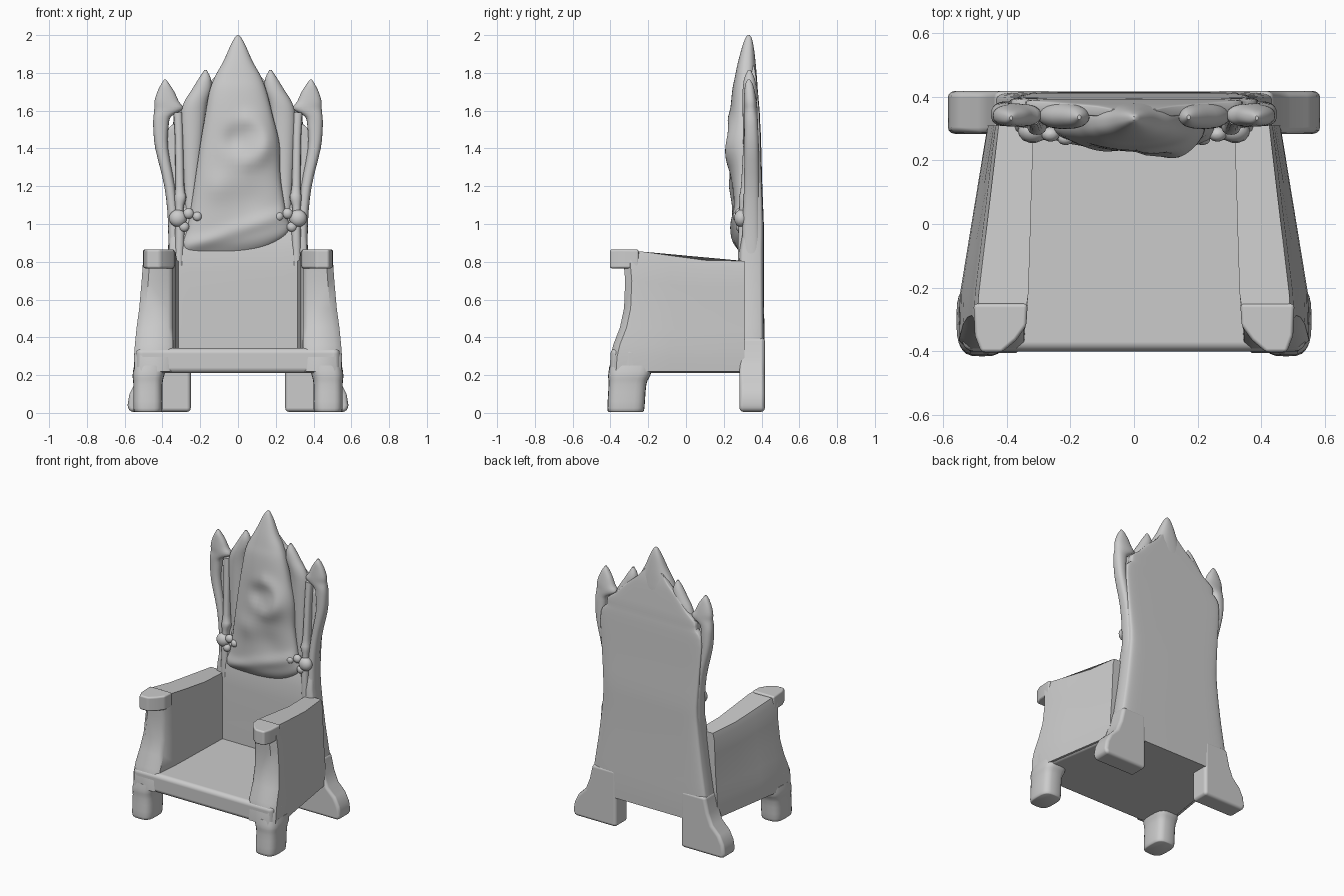
import bpy, bmesh, math
from mathutils import Vector


def build(name, rings, mirror=False, bevel=0.0):
    """Skin a stack of point rings into a capped solid."""
    bm = bmesh.new()
    vr = [[bm.verts.new(p) for p in r] for r in rings]
    n = len(vr[0])
    for a, b in zip(vr, vr[1:]):
        for i in range(n):
            j = (i + 1) % n
            bm.faces.new((a[i], a[j], b[j], b[i]))
    bm.faces.new(vr[0][::-1])
    bm.faces.new(vr[-1])
    bmesh.ops.recalc_face_normals(bm, faces=bm.faces)
    me = bpy.data.meshes.new(name)
    bm.to_mesh(me)
    bm.free()
    ob = bpy.data.objects.new(name, me)
    bpy.context.collection.objects.link(ob)
    me.polygons.foreach_set("use_smooth", [True] * len(me.polygons))
    if bevel:
        m = ob.modifiers.new("bevel", "BEVEL")
        m.width, m.segments, m.limit_method = bevel, 3, "ANGLE"
        m.angle_limit = math.radians(28)
        m.harden_normals = True
    else:
        me.set_sharp_from_angle(angle=math.radians(45))
    if mirror:
        m = ob.modifiers.new("mirror", "MIRROR")
        m.use_mirror_merge = False
    return ob


def spline(rows, steps):
    """Catmull-Rom interpolation of parameter rows."""
    if steps < 2:
        return rows
    rows = [rows[0]] + list(rows) + [rows[-1]]
    out = []
    for p0, p1, p2, p3 in zip(rows, rows[1:], rows[2:], rows[3:]):
        for k in range(steps):
            t = k / steps
            out.append([0.5 * (2*b + (c-a)*t + (2*a-5*b+4*c-d)*t*t + (3*b-a-3*c+d)*t**3)
                        for a, b, c, d in zip(p0, p1, p2, p3)])
    return out + [list(rows[-1])]


def loft(name, rows, power=2.0, n=24, steps=3, mirror=False, shape=None):
    """Rows are (z, x centre, y centre, half width, half depth); superellipse sections."""
    rings = []
    for z, xc, yc, hx, hy in spline(rows, steps):
        ring = []
        for i in range(n):
            a = 2 * math.pi * i / n
            c, s = math.cos(a), math.sin(a)
            p = Vector((xc + hx * math.copysign(abs(c) ** (2 / power), c),
                        yc + hy * math.copysign(abs(s) ** (2 / power), s), z))
            if shape and s < 0:
                p.y -= shape(p.x, z) * min(1, -2 * s)
            ring.append(p)
        rings.append(ring)
    return build(name, rings, mirror)


# Seat block with rounded front rail
plan = [(-.535, -.40), (.535, -.40), (.55, -.30), (.455, .31), (-.455, .31), (-.55, -.30)]
build("seat", [[(x, y, z) for x, y in plan] for z in (.21, .343)], bevel=.03)


# Arm panels: flared downward, top slopes towards the back
def arm_top(y):
    t = min(1, max(0, (y + .36) / .55))
    return .862 - .058 * t * t * (3 - 2 * t)


arm_rings = []
for t, yf, of, ob in ((0, -.405, .548, .46), (.12, -.40, .55, .46), (.22, -.385, .546, .458),
                      (.36, -.35, .537, .452), (.52, -.328, .523, .445),
                      (.75, -.322, .51, .44), (.93, -.332, .502, .435), (1, -.335, .49, .425)):
    inner = [(.315, .31), (.322, .1), (.327, -.08), (.332, -.22), (.345, yf + .02), (.37, yf)]
    ys = [yf, yf + .035, -.22, -.08, .1, .31]
    outer = [(of - .035, yf)] + [(of + (ob - of) * max(0, (y + .24) / .55), y) for y in ys[1:]]
    arm_rings.append([(x, y, .22 + t * (arm_top(y) - .22)) for x, y in inner + outer])
build("arm_panel", arm_rings, mirror=True)

# Overhanging arm front caps
cap = [(.334, -.25), (.338, -.32), (.37, -.365), (.415, -.403), (.48, -.403), (.50, -.35), (.504, -.25)]
build("arm_cap", [[(x, y, z) for x, y in cap] for z in (.765, .865)], mirror=True, bevel=.012)

# Front legs
loft("front_leg", [(.005, .477, -.318, .068, .09), (.025, .477, -.318, .077, .098),
                   (.15, .477, -.31, .077, .1), (.20, .474, -.30, .084, .112),
                   (.25, .464, -.29, .086, .115)], 3.2, mirror=True)

# Flared back feet
foot = [(.25, .005), (.575, .005), (.585, .04), (.575, .10), (.545, .16), (.49, .215),
        (.46, .29), (.435, .40), (.25, .40)]
build("back_foot", [[(x, y, z) for x, z in foot] for y in (.283, .418)], mirror=True, bevel=.022)

# Tall back slab
loft("back_panel", [(.21, 0, .348, .452, .066), (.35, 0, .348, .44, .068), (.6, 0, .346, .40, .067),
                    (.86, 0, .346, .368, .066), (1.0, 0, .36, .362, .052), (1.2, 0, .368, .375, .036),
                    (1.42, 0, .37, .39, .028), (1.5, 0, .368, .375, .027), (1.53, 0, .367, .343, .026),
                    (1.58, 0, .366, .338, .025), (1.63, 0, .364, .275, .023), (1.71, 0, .36, .20, .02),
                    (1.78, 0, .355, .12, .018), (1.84, 0, .35, .07, .012)], 9, n=40, steps=2)


# Central carved spire with lumps and diagonal folds
def relief(x, z):
    g = lambda cx, cz, r: math.exp(-((x - cx) ** 2 + (z - cz) ** 2) / (r * r))
    d = math.hypot(x - .04, z - 1.44)
    ring = math.exp(-((d - .11) / .045) ** 2) * (.4 + .6 * (x > .02))
    fold = math.exp(-((z - .97 - .35 * x) / .04) ** 2)
    return (.014 * ring + .02 * g(.13, 1.4, .09) - .022 * g(-.02, 1.45, .07)
            + .012 * fold + .012 * g(-.1, 1.2, .07) - .012 * g(.06, 1.13, .09))


loft("centre_spire", [(.84, -.10, .33, .19, .04), (.90, -.05, .315, .25, .058), (.97, 0, .31, .27, .064),
                      (1.08, 0, .308, .25, .066), (1.25, 0, .306, .225, .072), (1.42, .01, .306, .21, .074),
                      (1.57, .005, .308, .18, .074), (1.70, 0, .312, .152, .068), (1.78, 0, .317, .122, .058),
                      (1.86, 0, .322, .078, .046), (1.94, 0, .328, .042, .03), (1.985, 0, .331, .018, .016),
                      (2.0, 0, .332, .004, .005)], 2.4, n=64, steps=6, shape=relief)

# Inner spikes beside the spire
loft("inner_spike", [(1.0, .25, .345, .03, .035), (1.3, .245, .345, .05, .04), (1.55, .24, .343, .065, .042),
                     (1.64, .225, .34, .062, .042), (1.71, .193, .338, .052, .038),
                     (1.77, .176, .336, .032, .028), (1.815, .172, .335, .006, .007)], mirror=True)

# Outer blades hooking over the slots
loft("outer_blade", [(.78, .345, .345, .026, .05), (1.0, .342, .345, .028, .045), (1.2, .362, .347, .028, .04),
                     (1.4, .404, .347, .034, .038), (1.52, .408, .345, .041, .037), (1.57, .40, .343, .047, .036),
                     (1.61, .367, .342, .076, .036), (1.65, .378, .34, .064, .034), (1.70, .382, .337, .045, .028),
                     (1.74, .385, .334, .022, .02), (1.765, .386, .333, .005, .006)], 2.4, mirror=True)

# Slim rods in front of the back slab
loft("side_rod", [(.78, .312, .32, .026, .045), (.95, .308, .318, .026, .042), (1.08, .31, .318, .022, .036),
                  (1.14, .305, .32, .032, .04), (1.2, .308, .325, .024, .034), (1.45, .312, .335, .022, .03),
                  (1.59, .318, .342, .024, .03)], 2.6, n=16, mirror=True)

# Knotted bosses on the rods
for x, y, z, r in ((.318, .292, 1.03, .046), (.262, .282, 1.055, .028), (.215, .268, 1.04, .024),
                   (.285, .285, .985, .026)):
    rows = [(z + r * math.sin(a), x, y, r * math.cos(a) + .001, r * .8 * math.cos(a) + .001)
            for a in [math.pi * (k / 8 - .5) for k in range(9)]]
    loft("rod_knot", rows, n=14, steps=1, mirror=True)
